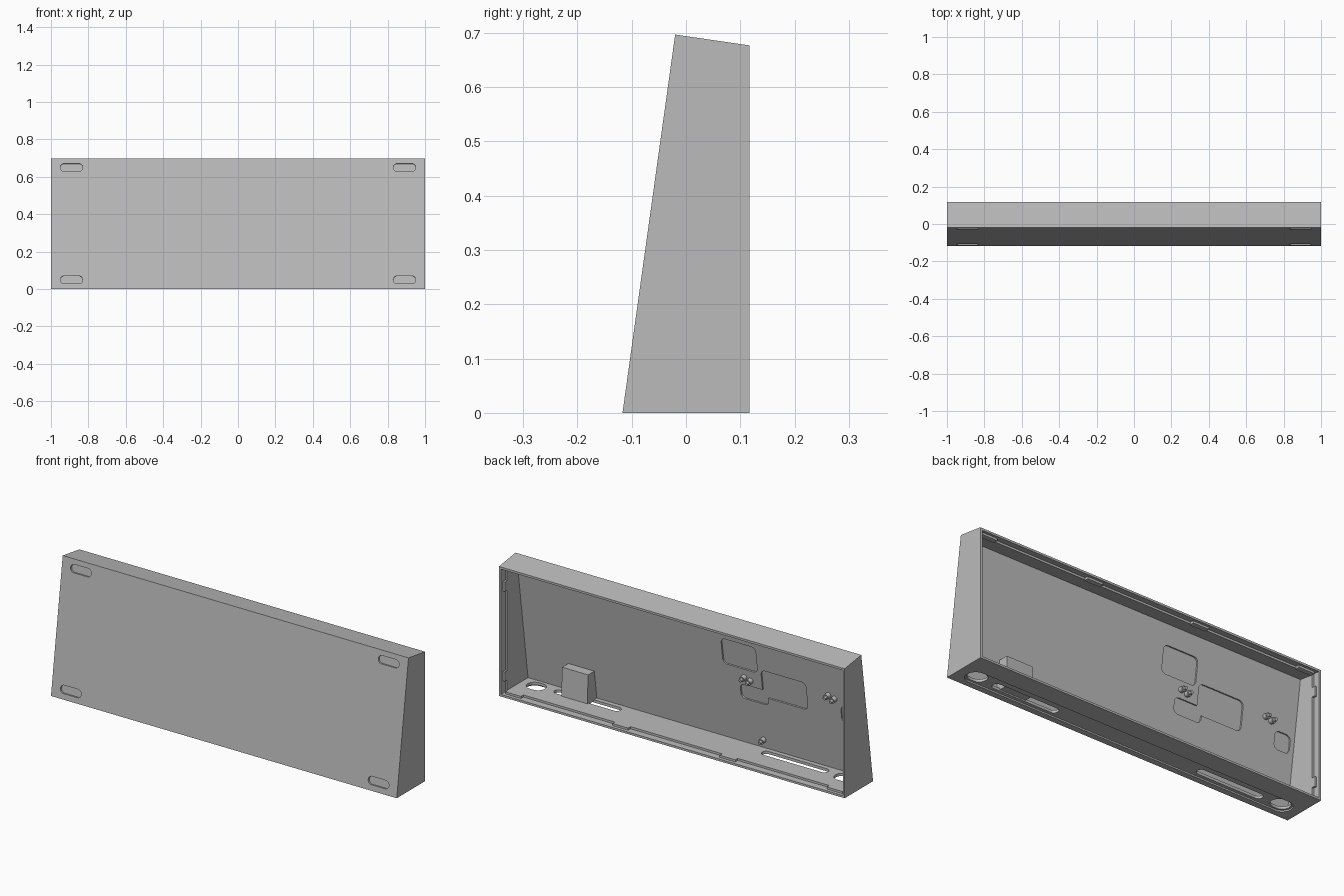
import bpy, bmesh, math
from mathutils import Matrix, Vector

if "Cube" in bpy.data.objects:
    bpy.data.objects.remove(bpy.data.objects["Cube"], do_unlink=True)

GREY = (0.5, 0.5, 0.5, 1)
mat = bpy.data.materials.new("plain grey")
mat.use_nodes = True
mat.diffuse_color = GREY
mat.node_tree.nodes["Principled BSDF"].inputs["Base Color"].default_value = GREY

# Local frame of the sloping front: x across, y up the slope, z outward
TILT = math.atan2(0.097, 0.697)
FRONT = Matrix.Translation((0, -0.117, 0)) @ Matrix.Rotation(math.pi / 2 - TILT, 4, 'X')
FLOOR = Matrix.Identity(4)
WALL = 0.022


def extrude(name, ring, offset, matrix=FLOOR):
    """Closed solid from a planar ring swept along an offset."""
    bm = bmesh.new()
    face = bm.faces.new([bm.verts.new(p) for p in ring])
    out = bmesh.ops.extrude_face_region(bm, geom=[face])
    moved = [v for v in out["geom"] if isinstance(v, bmesh.types.BMVert)]
    bmesh.ops.translate(bm, verts=moved, vec=offset)
    bm.transform(matrix)
    bmesh.ops.recalc_face_normals(bm, faces=bm.faces)
    mesh = bpy.data.meshes.new(name)
    bm.to_mesh(mesh)
    bm.free()
    mesh.materials.append(mat)
    obj = bpy.data.objects.new(name, mesh)
    bpy.context.collection.objects.link(obj)
    return obj


def prism(name, profile, x0, x1):
    return extrude(name, [(x0, y, z) for y, z in profile], (x1 - x0, 0, 0))


def rounded(name, cx, cy, w, h, r, z0, z1, matrix):
    """Rounded plate, slot or cylinder, depending on the corner radius."""
    ring = []
    r = min(r, w / 2 - 0.0005, h / 2 - 0.0005)
    for i, (sx, sy) in enumerate([(1, 1), (-1, 1), (-1, -1), (1, -1)]):
        for k in range(7):
            a = math.pi / 2 * (i + k / 6)
            ring.append((cx + sx * (w / 2 - r) + r * math.cos(a),
                         cy + sy * (h / 2 - r) + r * math.sin(a), z0))
    return extrude(name, ring, (0, 0, z1 - z0), matrix)


def box(name, x0, x1, y0, y1, z0, z1):
    return prism(name, [(y0, z0), (y1, z0), (y1, z1), (y0, z1)], x0, x1)


def cut(obj, cutter):
    cutter.hide_render = True
    mod = obj.modifiers.new("cut", 'BOOLEAN')
    mod.operation = 'DIFFERENCE'
    mod.solver = 'EXACT'
    mod.object = cutter
    bpy.context.view_layer.objects.active = obj
    bpy.ops.object.modifier_apply(modifier=mod.name)
    bpy.data.objects.remove(cutter, do_unlink=True)


# Wedge housing, hollow and open at the back
housing = prism("housing", [(-0.117, 0), (-0.02, 0.697), (0.117, 0.677), (0.117, 0)], -1, 1)
cut(housing, prism("cavity", [(-0.0917, WALL), (-0.0012, 0.672), (0.15, 0.65), (0.15, WALL)],
                   -1 + WALL, 1 - WALL))
# Stepped rim that receives a back cover
cut(housing, prism("rebate", [(0.08, 0.011), (0.08, 0.671), (0.15, 0.661), (0.15, 0.011)],
                   -0.989, 0.989))

# Shallow pad recesses at the front corners
for x in (-0.89, 0.89):
    for z in (0.05, 0.65):
        cut(housing, rounded("pad_recess", x, z / math.cos(TILT), 0.12, 0.042, 0.021,
                             -0.01, 0.02, FRONT))

# Long underside recess, then slots and round holes through the floor
cut(housing, rounded("underside_recess", 0, -0.035, 1.9, 0.1, 0.05, -0.02, 0.008, FLOOR))
for s in (-1, 1):
    cut(housing, rounded("floor_slot", s * 0.6, -0.045, 0.38, 0.045, 0.022, -0.05, 0.05, FLOOR))
    cut(housing, rounded("floor_hole", s * 0.89, -0.035, 0.1, 0.08, 0.04, -0.05, 0.05, FLOOR))

# Clearance pockets engraved inside the front wall
for i, (x, z, w, h) in enumerate([(-0.29, 0.505, 0.2, 0.14), (-0.54, 0.385, 0.26, 0.15),
                                  (-0.36, 0.31, 0.16, 0.08), (-0.91, 0.345, 0.09, 0.09)]):
    cut(housing, rounded("pocket", x, z / math.cos(TILT), w, h, 0.025,
                         -0.04, -0.014 - i * 0.0002, FRONT))

# Snap tabs around the rim
for x in (-0.93, -0.31, 0.31, 0.93):
    box("lower_tab", x - 0.045, x + 0.045, 0.075, 0.1, 0.005, WALL)
    box("upper_tab", x - 0.045, x + 0.045, 0.075, 0.1, 0.657, 0.673)
for s in (-1, 1):
    for z in (0.1, 0.57):
        a, b = sorted((s * 0.978, s * 0.995))
        box("side_tab", a, b, 0.075, 0.1, z - 0.025, z + 0.025)

# Support block standing on the floor
prism("support_block", [(-0.1, 0.015), (-0.012, 0.015), (-0.02, 0.17), (-0.08, 0.17)], 0.58, 0.73)

# Small mounting posts on the inside of the front wall
for x, z in [(-0.345, 0.385), (-0.31, 0.395), (-0.835, 0.425), (-0.8, 0.435), (-0.39, 0.07)]:
    for name, d, end in (("post", 0.028, -0.045), ("post_pin", 0.016, -0.06)):
        post = rounded(name, x, z, d, d, d / 2, end, -0.01, FRONT)
        bpy.ops.object.select_all(action='DESELECT')
        post.select_set(True)
        bpy.context.view_layer.objects.active = post
        bpy.ops.object.shade_smooth_by_angle(angle=math.radians(40))
